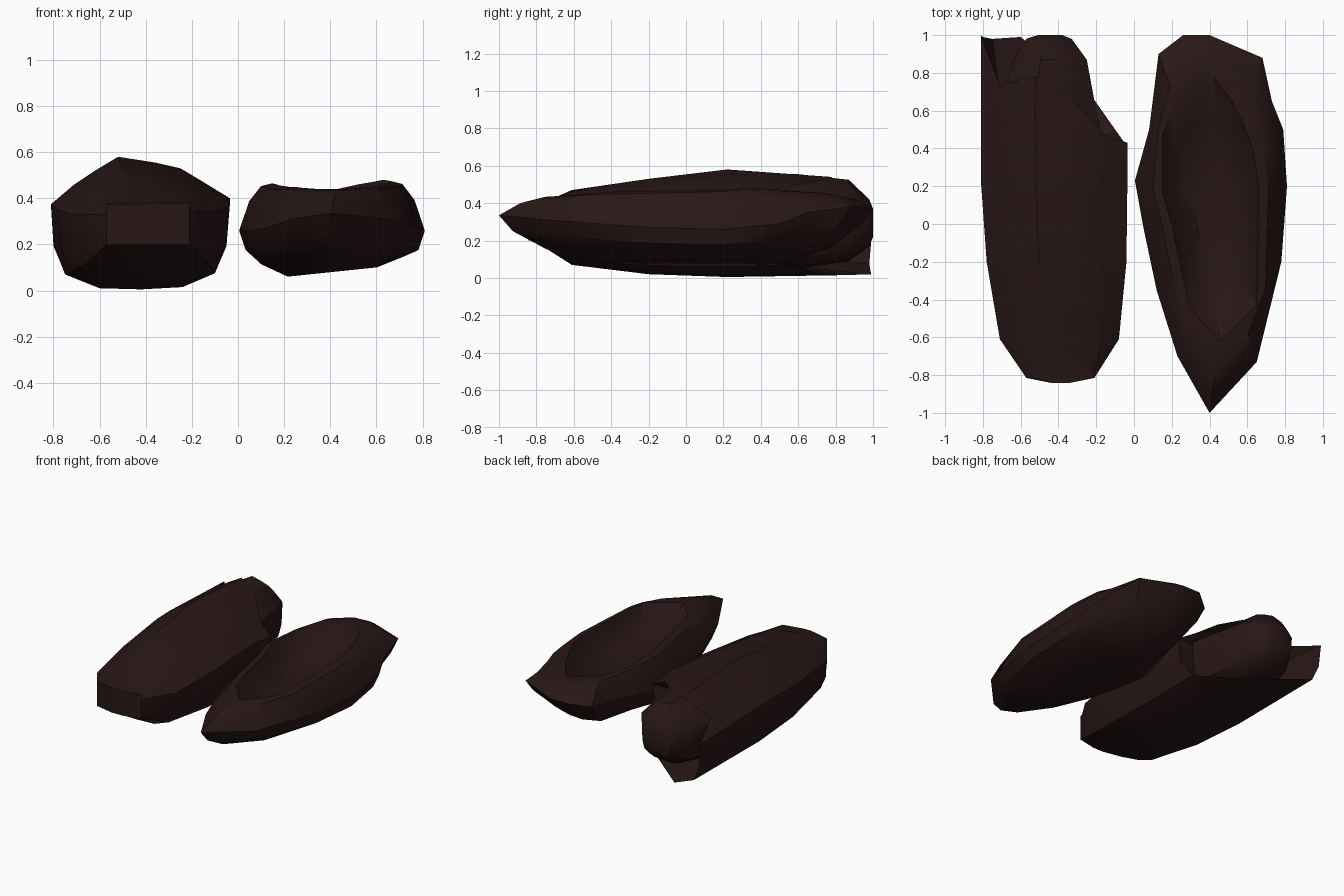
import bpy, bmesh

if "Cube" in bpy.data.objects:
    bpy.data.objects.remove(bpy.data.objects["Cube"])

mat = bpy.data.materials.new("dark_brown")
mat.diffuse_color = (0.022, 0.0085, 0.0085, 1)
mat.use_nodes = True
mat.node_tree.nodes["Principled BSDF"].inputs["Base Color"].default_value = mat.diffuse_color


def loft(name, rings):
    """Skin a stack of closed point rings and cap both ends."""
    bm = bmesh.new()
    rows = [[bm.verts.new(p) for p in r] for r in rings]
    n = len(rows[0])
    for a, b in zip(rows, rows[1:]):
        for i in range(n):
            j = (i + 1) % n
            bm.faces.new((a[i], a[j], b[j], b[i]))
    for row in (rows[0], rows[-1]):
        cap = bm.faces.new(row)
        bmesh.ops.triangulate(bm, faces=[cap])
    bmesh.ops.recalc_face_normals(bm, faces=bm.faces)
    me = bpy.data.meshes.new(name)
    bm.to_mesh(me)
    bm.free()
    ob = bpy.data.objects.new(name, me)
    bpy.context.collection.objects.link(ob)
    me.materials.append(mat)
    bpy.ops.object.select_all(action='DESELECT')
    ob.select_set(True)
    bpy.context.view_layer.objects.active = ob
    bpy.ops.object.shade_smooth_by_angle(angle=0.6)
    return ob


# Cross-section of the whole piece (x, z), normalised to 0..1
section = [(-.81, .375), (-.80, .2), (-.75, .07), (-.6, .01), (-.42, .005),
           (-.24, .015), (-.1, .075), (-.05, .2), (-.035, .4), (-.15, .47),
           (-.25, .53), (-.36, .555), (-.52, .58), (-.62, .52), (-.71, .46)]
section = [((x + .81) / .775, (z - .005) / .575) for x, z in section]


def ring(y, x0, x1, z0, z1, square=1.0):
    ys = y if isinstance(y, list) else [y] * len(section)

    def box(t):
        return min(1, max(0, (t - .5) * square + .5))
    return [(x0 + box(u) * (x1 - x0), yy, z0 + box(v) * (z1 - z0))
            for (u, v), yy in zip(section, ys)]


# Whole piece: broken outer shell with a jagged back edge
torn_edge = [1.0, .99, .98, .99, .84, .7, .5, .43, .43,
             .47, .58, .7, .78, .76, .73]
loft("whole_shell", [
    ring(-.843, -.43, -.35, .2, .38, 1.6),
    ring(-.815, -.57, -.21, .2, .38, 1.6),
    ring(-.61, -.71, -.08, .07, .47),
    ring(-.2, -.78, -.04, .02, .53),
    ring(.22, -.81, -.035, .005, .58),
    ring(torn_edge, -.81, -.035, .015, .54),
    ring(.42, -.72, -.16, .08, .5),
])

# Whole piece: inner core showing at the back
loft("whole_core", [
    ring(.2, -.72, -.12, .05, .55),
    ring(.6, -.72, -.2, .05, .555),
    ring(.87, -.64, -.25, .09, .525),
    ring(.98, -.57, -.33, .17, .42),
    ring(1.0, -.51, -.38, .22, .37),
])

# Opened piece: widest outline and rim of the hollow, point for point
outline = [(.40, -1, .335), (.65, -.73, .31), (.78, -.2, .27), (.81, .2, .26),
           (.79, .5, .29), (.73, .65, .35), (.68, .88, .38), (.40, 1, .37),
           (.26, 1, .37), (.13, .9, .34), (.08, .5, .28), (.005, .23, .26),
           (.05, -.02, .26), (.12, -.35, .27), (.23, -.7, .31)]
rim = [(.45, -.62, .44), (.58, -.5, .45), (.65, -.43, .46), (.66, .2, .475),
       (.63, .4, .48), (.58, .53, .47), (.52, .65, .46), (.43, .77, .44),
       (.35, .73, .44), (.22, .64, .45), (.15, .47, .46), (.15, .17, .465),
       (.2, 0, .45), (.25, -.25, .45), (.3, -.45, .44)]


def shrink(pts, s, height):
    return [(.41 + (x - .41) * s, .06 + (y - .06) * s, height(x, z))
            for x, y, z in pts]


def shoulder(t, tz):
    return [(a[0] + (b[0] - a[0]) * t, a[1] + (b[1] - a[1]) * t,
             a[2] + (b[2] - a[2]) * tz) for a, b in zip(outline, rim)]


# Opened piece: underside, side wall, rim and hollow
loft("opened_half", [
    shrink(outline, .48, lambda x, z: .06 + .05 * x),
    shrink(outline, .76, lambda x, z: .05 + (z - .07) * .33 + .04 * x),
    shrink(outline, .93, lambda x, z: z - .085),
    outline,
    shoulder(.3, .62),
    shoulder(.65, .94),
    rim,
    shrink(rim, .74, lambda x, z: .36),
    shrink(rim, .4, lambda x, z: .30),
])
